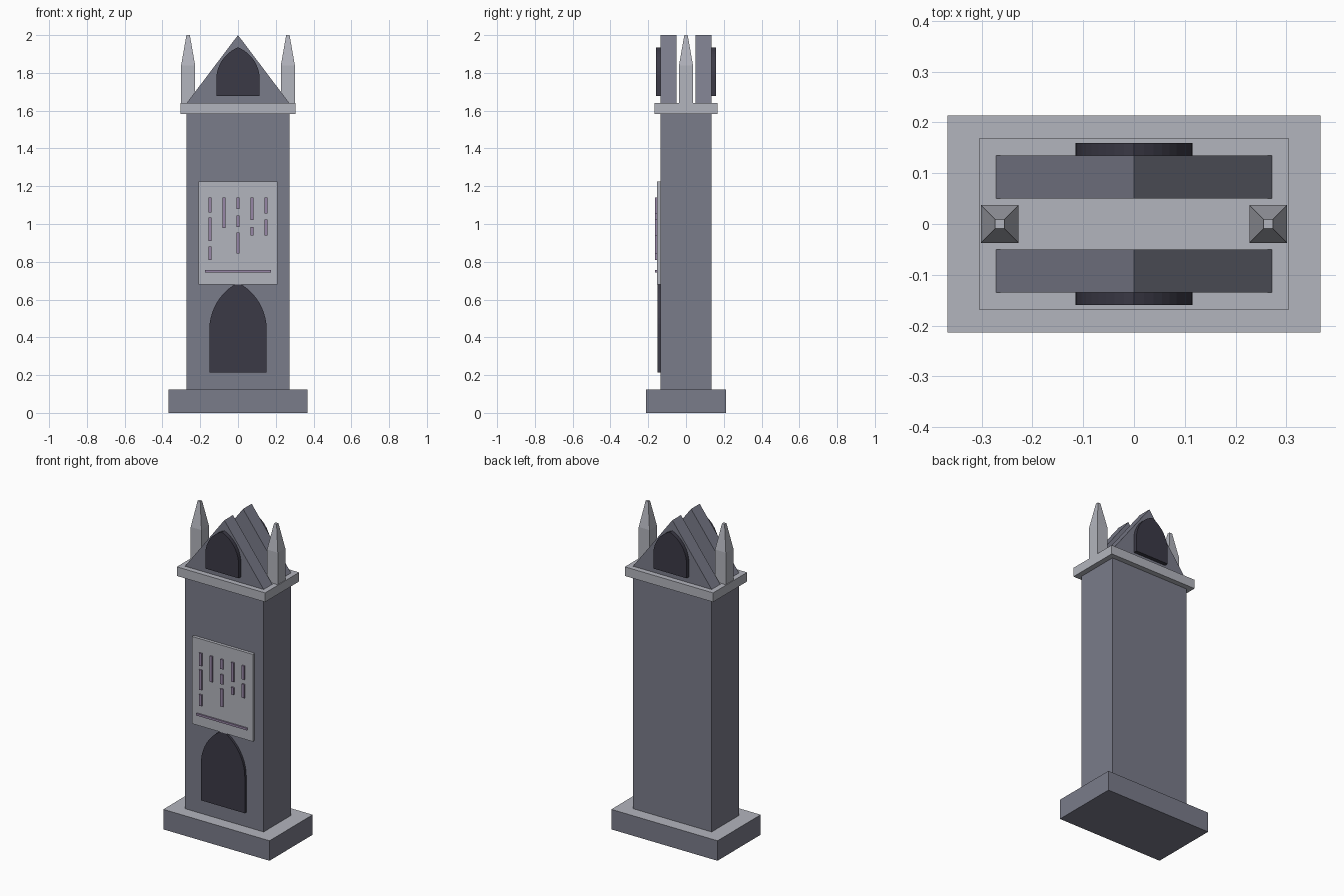
import bpy, bmesh, math

if "Cube" in bpy.data.objects:
    bpy.data.objects.remove(bpy.data.objects["Cube"], do_unlink=True)


def material(name, rgb):
    m = bpy.data.materials.new(name)
    m.use_nodes = True
    m.diffuse_color = (*rgb, 1)
    bsdf = m.node_tree.nodes["Principled BSDF"]
    bsdf.inputs["Base Color"].default_value = (*rgb, 1)
    bsdf.inputs["Roughness"].default_value = 0.9
    return m


DARK = material("dark stone", (0.195, 0.2, 0.255))
LIGHT = material("light stone", (0.45, 0.46, 0.51))
SHADE = material("dark opening", (0.044, 0.042, 0.062))
PURPLE = material("purple carving", (0.31, 0.24, 0.38))


def finish(name, bm, *mats):
    bmesh.ops.recalc_face_normals(bm, faces=bm.faces)
    mesh = bpy.data.meshes.new(name)
    bm.to_mesh(mesh)
    bm.free()
    for m in mats:
        mesh.materials.append(m)
    obj = bpy.data.objects.new(name, mesh)
    bpy.context.collection.objects.link(obj)
    return obj


def box(name, x, y, z, mat):
    """Box from (low, high) ranges on each axis."""
    bm = bmesh.new()
    bmesh.ops.create_cube(bm, size=1)
    for v in bm.verts:
        v.co = [r[0] if c < 0 else r[1] for c, r in zip(v.co, (x, y, z))]
    return finish(name, bm, mat)


def slab(name, profile, y0, y1, mat):
    """Extrude an x-z outline from y0 to y1."""
    bm = bmesh.new()
    face = bm.faces.new([bm.verts.new((x, y0, z)) for x, z in profile])
    out = bmesh.ops.extrude_face_region(bm, geom=[face])["geom"]
    moved = [g for g in out if isinstance(g, bmesh.types.BMVert)]
    bmesh.ops.translate(bm, verts=moved, vec=(0, y1 - y0, 0))
    return finish(name, bm, mat)


def pointed_arch(w, bottom, spring, apex, steps=10):
    """Outline of a pointed arch made of two circular arcs."""
    h = apex - spring
    r = (w * w + h * h) / (2 * w)
    end = math.asin(h / r)
    right = [(w - r + r * math.cos(end * i / steps),
              spring + r * math.sin(end * i / steps)) for i in range(steps)]
    left = [(-x, z) for x, z in reversed(right)]
    return [(-w, bottom), (w, bottom)] + right + [(0, apex)] + left


# Plinth with a light top, shaft and cornice
plinth = box("plinth", (-0.367, 0.367), (-0.213, 0.213), (0, 0.125), DARK)
plinth.data.materials.append(LIGHT)
for p in plinth.data.polygons:
    p.material_index = int(p.normal.z > 0.5)
box("shaft", (-0.272, 0.272), (-0.135, 0.135), (0.125, 1.583), DARK)
box("cornice", (-0.305, 0.305), (-0.168, 0.168), (1.583, 1.64), LIGHT)

# Twin gables with arched windows
for s, side in ((-1, "front"), (1, "back")):
    slab(side + "_gable", [(-0.272, 1.64), (0.272, 1.64), (0, 2)],
         s * 0.05, s * 0.135, DARK)
    slab(side + "_gable_window", pointed_arch(0.115, 1.677, 1.765, 1.935),
         s * 0.135, s * 0.159, SHADE)

# Corner pinnacles: square post with a tapered tip
for s, side in ((1, "left"), (-1, "right")):
    bm = bmesh.new()
    rings = []
    for half, z in ((0.037, 1.64), (0.037, 1.84), (0.009, 2)):
        rings.append([bm.verts.new((s * 0.264 + a * half, b * half, z))
                      for a, b in ((-1, -1), (1, -1), (1, 1), (-1, 1))])
    for low, high in zip(rings, rings[1:]):
        for i in range(4):
            j = (i + 1) % 4
            bm.faces.new((low[i], low[j], high[j], high[i]))
    bm.faces.new(rings[0])
    bm.faces.new(rings[-1])
    finish(side + "_pinnacle", bm, LIGHT)

# Doorway and inscription panel on the front
slab("doorway", pointed_arch(0.152, 0.215, 0.44, 0.69), -0.135, -0.15, SHADE)
box("panel", (-0.21, 0.21), (-0.154, -0.135), (0.68, 1.225), LIGHT)

# Raised bars on the panel, in five columns
columns = [
    [(1.06, 1.14), (0.91, 1.035), (0.81, 0.88)],
    [(0.98, 1.14)],
    [(1.08, 1.14), (0.985, 1.045), (0.845, 0.955)],
    [(1.02, 1.14), (0.94, 0.985)],
    [(1.055, 1.14), (0.94, 1.025)],
]
for c, bars in enumerate(columns):
    x = (c - 2) * 0.074
    for n, z in enumerate(bars):
        box(f"carved_bar_{c + 1}_{n + 1}", (x - 0.009, x + 0.009),
            (-0.163, -0.152), z, PURPLE)
box("carved_line", (-0.175, 0.175), (-0.163, -0.152), (0.744, 0.757), PURPLE)
